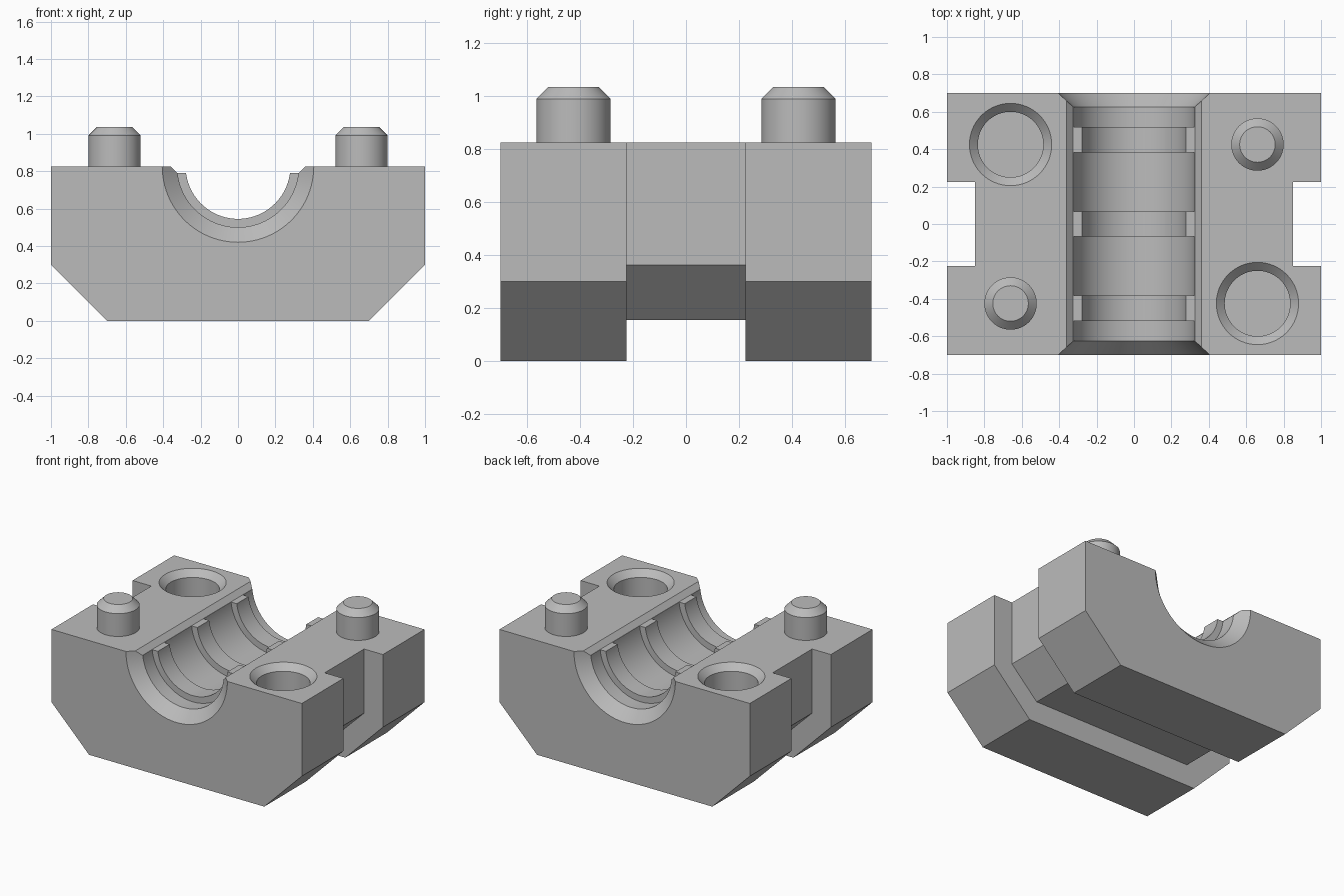
import bpy, bmesh, math
from mathutils import Matrix

cube = bpy.data.objects.get("Cube")
if cube:
    bpy.data.objects.remove(cube, do_unlink=True)

TOP = 0.825

metal = bpy.data.materials.new("light grey")
metal.use_nodes = True
colour = (0.5, 0.5, 0.5, 1)
metal.diffuse_color = colour
metal.node_tree.nodes["Principled BSDF"].inputs["Base Color"].default_value = colour


def finish(bm, name):
    bmesh.ops.recalc_face_normals(bm, faces=bm.faces[:])
    mesh = bpy.data.meshes.new(name)
    bm.to_mesh(mesh)
    bm.free()
    mesh.materials.append(metal)
    obj = bpy.data.objects.new(name, mesh)
    bpy.context.collection.objects.link(obj)
    return obj


def prism(name, profile, half):
    """Extrude an x-z profile along y."""
    bm = bmesh.new()
    face = bm.faces.new([bm.verts.new((x, -half, z)) for x, z in profile])
    out = bmesh.ops.extrude_face_region(bm, geom=[face])["geom"]
    moved = [v for v in out if isinstance(v, bmesh.types.BMVert)]
    bmesh.ops.translate(bm, verts=moved, vec=(0, 2 * half, 0))
    return finish(bm, name)


def lathe(name, profile, matrix, n=64):
    """Turn a closed solid from (radius, height) rings."""
    bm = bmesh.new()
    rings = []
    for r, h in profile:
        angles = [2 * math.pi * i / n for i in range(n)]
        rings.append([bm.verts.new((r * math.cos(a), r * math.sin(a), h)) for a in angles])
    for a, b in zip(rings, rings[1:]):
        for i in range(n):
            j = (i + 1) % n
            bm.faces.new((a[i], a[j], b[j], b[i]))
    bm.faces.new(rings[0])
    bm.faces.new(rings[-1])
    bm.transform(matrix)
    return finish(bm, name)


def activate(obj):
    bpy.ops.object.select_all(action='DESELECT')
    obj.select_set(True)
    bpy.context.view_layer.objects.active = obj


def cut(obj, cutter):
    activate(obj)
    mod = obj.modifiers.new("cut", 'BOOLEAN')
    mod.operation = 'DIFFERENCE'
    mod.solver = 'EXACT'
    mod.object = cutter
    bpy.ops.object.modifier_apply(modifier=mod.name)
    bpy.data.objects.remove(cutter, do_unlink=True)


def mirrored(half):
    return half + [(-x, z) for x, z in reversed(half)]


# Clamp block with chamfered lower corners
block = prism("clamp_block", mirrored([(0.7, 0), (1, 0.3), (1, TOP)]), 0.7)

# Strap groove around the sides and underside
groove = mirrored([(1.2, -0.2), (1.2, 1), (0.85, 1), (0.85, 0.362), (0.64, 0.155)])
cut(block, prism("groove_cutter", groove, 0.225))

# Bore with flared ends and three gripping ribs
half_bore = [(0.512, 0.8), (0.325, 0.625)]
for y in (0.45, 0, -0.45):
    w = 0.0675
    half_bore += [(0.325, y + w), (0.28, y + w), (0.28, y - w), (0.325, y - w)]
half_bore += [(r, -y) for r, y in reversed(half_bore[:2])]
lay_down = Matrix.Translation((0, 0, TOP)) @ Matrix.Rotation(math.pi / 2, 4, 'X')
cut(block, lathe("bore_cutter", half_bore, lay_down, 96))

# Bevelled lips along the bore, trimming the rib tops
cut(block, prism("lip_cutter", mirrored([(0.325, 0.79), (0.46, 0.925)]), 0.8))

# Sockets and locating pegs, on opposite diagonals
socket = [(0.175, -0.25), (0.175, -0.045), (0.27, 0.05)]
peg = [(0.14, -0.02), (0.14, 0.165), (0.095, 0.21)]
pegs = []
for side in (-1, 1):
    at = Matrix.Translation((side * 0.66, -side * 0.425, TOP))
    cut(block, lathe("socket_cutter", socket, at))
    at = Matrix.Translation((side * 0.66, side * 0.425, TOP))
    name = "left_back_peg" if side > 0 else "right_front_peg"
    pegs.append(lathe(name, peg, at))

for obj in [block] + pegs:
    activate(obj)
    bpy.ops.object.shade_smooth_by_angle(angle=math.radians(25))
